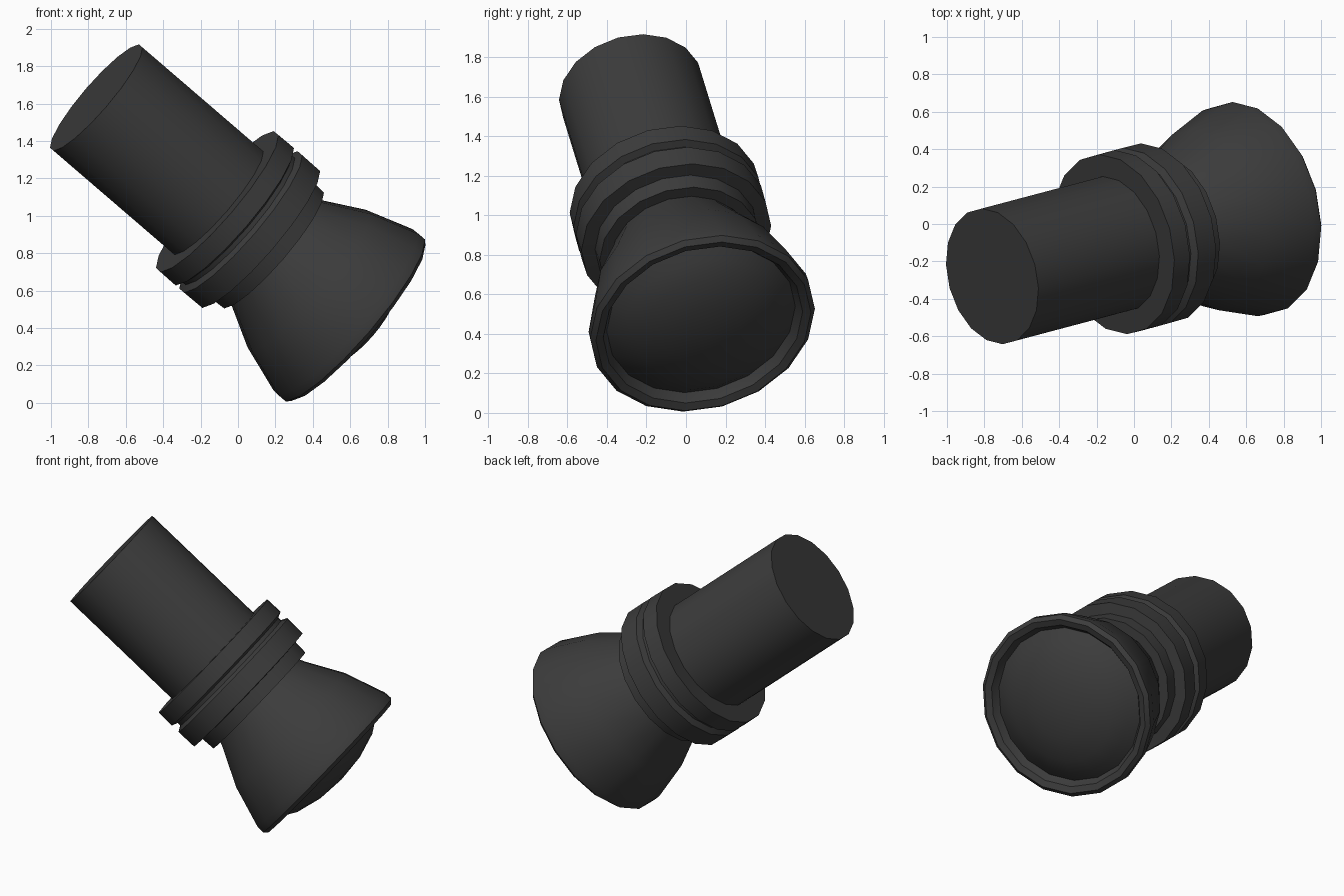
import bpy, bmesh, math
from mathutils import Vector, Matrix

if "Cube" in bpy.data.objects:
    bpy.data.objects.remove(bpy.data.objects["Cube"])

SIDES = 18
# tilted axis shared by every part: starts at the free end of the barrel
START = Vector((-0.758, -0.28, 1.632))
D = Vector((0.743, 0.197, -0.639)).normalized()
P = Vector((0.652, 0.0, 0.758)).normalized()
Q = D.cross(P).normalized()
P = Q.cross(D)

mat = bpy.data.materials.new("dark_grey")
mat.diffuse_color = (0.045, 0.045, 0.045, 1)
mat.use_nodes = True
mat.node_tree.nodes["Principled BSDF"].inputs["Base Color"].default_value = mat.diffuse_color


def lathe(name, profile):
    """Revolve (radius, distance) points round the tilted axis."""
    bm = bmesh.new()
    rings = []
    for r, t in profile:
        c = START + D * t
        if r == 0:
            rings.append([bm.verts.new(c)])
            continue
        angles = [2 * math.pi * (i + 0.5) / SIDES for i in range(SIDES)]
        rings.append([bm.verts.new(c + r * (P * math.cos(a) + Q * math.sin(a))) for a in angles])
    for a, b in zip(rings, rings[1:]):
        for i in range(SIDES):
            j = (i + 1) % SIDES
            if len(a) == 1:
                bm.faces.new((a[0], b[j], b[i]))
            elif len(b) == 1:
                bm.faces.new((a[i], a[j], b[0]))
            else:
                bm.faces.new((a[i], a[j], b[j], b[i]))
    bmesh.ops.recalc_face_normals(bm, faces=bm.faces)
    me = bpy.data.meshes.new(name)
    bm.to_mesh(me)
    bm.free()
    me.materials.append(mat)
    ob = bpy.data.objects.new(name, me)
    bpy.context.collection.objects.link(ob)
    bpy.ops.object.select_all(action='DESELECT')
    bpy.context.view_layer.objects.active = ob
    ob.select_set(True)
    bpy.ops.object.shade_smooth_by_angle(angle=math.radians(40))
    return ob


# straight barrel with a flat end
lathe("barrel", [(0, 0), (0.37, 0), (0.37, 0.9)])

# collar: two ribs with a groove, then a smaller step
lathe("collar", [(0.36, 0.87), (0.49, 0.87), (0.492, 0.98), (0.455, 0.995), (0.455, 1.02),
                 (0.492, 1.04), (0.49, 1.17), (0.42, 1.175), (0.415, 1.265), (0.34, 1.265)])

# flared bell with rounded lip
lathe("bell", [(0.345, 1.24), (0.37, 1.30), (0.492, 1.53), (0.578, 1.795), (0.58, 1.845),
               (0.555, 1.868), (0.515, 1.855), (0.49, 1.81), (0.47, 1.79)])

# domed front lens
lathe("lens", [(0.495, 1.80), (0.43, 1.855), (0.34, 1.91), (0.18, 1.955), (0, 1.97)])
